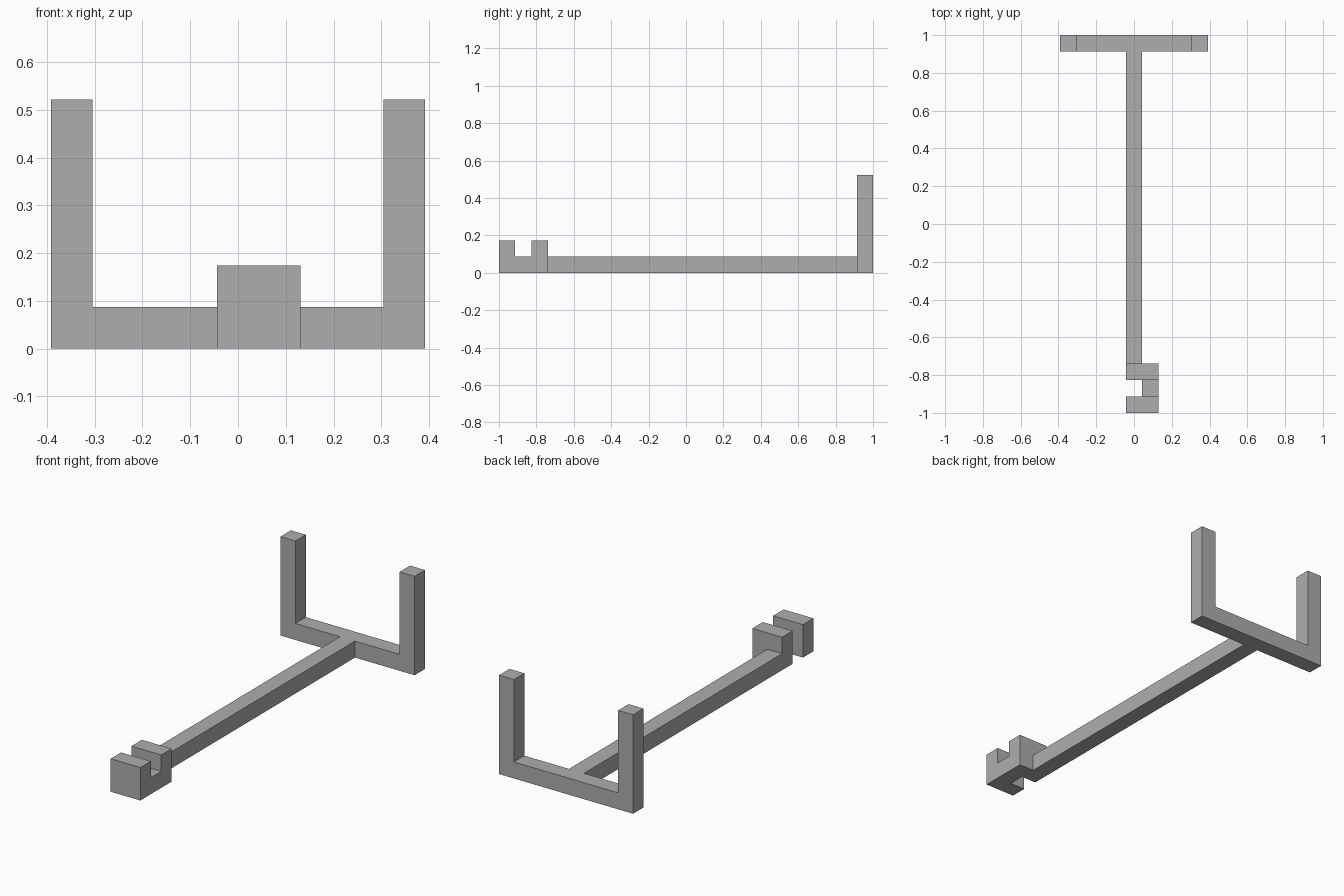
import bpy
import bmesh
from mathutils import Vector

cube = bpy.data.objects.get("Cube")
if cube:
    bpy.data.objects.remove(cube, do_unlink=True)

U = 2 / 23  # thickness of every bar; the model is 23 bars long

grey = bpy.data.materials.new("plain grey")
grey.use_nodes = True
GREY = (0.42, 0.42, 0.42, 1)
grey.diffuse_color = GREY
grey.node_tree.nodes["Principled BSDF"].inputs["Base Color"].default_value = GREY


def extrude(name, outline, direction):
    """Solid made by sweeping a flat outline, all in bar units."""
    bm = bmesh.new()
    face = bm.faces.new([bm.verts.new(Vector(p) * U) for p in outline])
    swept = bmesh.ops.extrude_face_region(bm, geom=[face])["geom"]
    verts = [v for v in swept if isinstance(v, bmesh.types.BMVert)]
    bmesh.ops.translate(bm, verts=verts, vec=Vector(direction) * U)
    bmesh.ops.recalc_face_normals(bm, faces=bm.faces)
    mesh = bpy.data.meshes.new(name)
    bm.to_mesh(mesh)
    bm.free()
    mesh.materials.append(grey)
    obj = bpy.data.objects.new(name, mesh)
    bpy.context.collection.objects.link(obj)


def box(name, x0, x1, y0, y1, height):
    extrude(name, [(x0, y0, 0), (x1, y0, 0), (x1, y1, 0), (x0, y1, 0)], (0, 0, height))


# U-shaped cradle at the back: half outline mirrored across x
half = [(4.5, 0), (4.5, 6), (3.5, 6), (3.5, 1)]
outline = half + [(-x, z) for x, z in reversed(half)]
extrude("rear_cradle", [(x, 10.5, z) for x, z in outline], (0, 1, 0))

# Long bar joining the cradle to the clip
box("long_bar", -0.5, 0.5, -8.5, 10.5, 1)

# Front clip: two jaws joined by a low link on the left side
for name, y in (("front_jaw", -11.5), ("rear_jaw", -9.5)):
    box(name, -0.5, 1.5, y, y + 1, 2)
box("jaw_link", 0.5, 1.5, -10.5, -9.5, 1)
